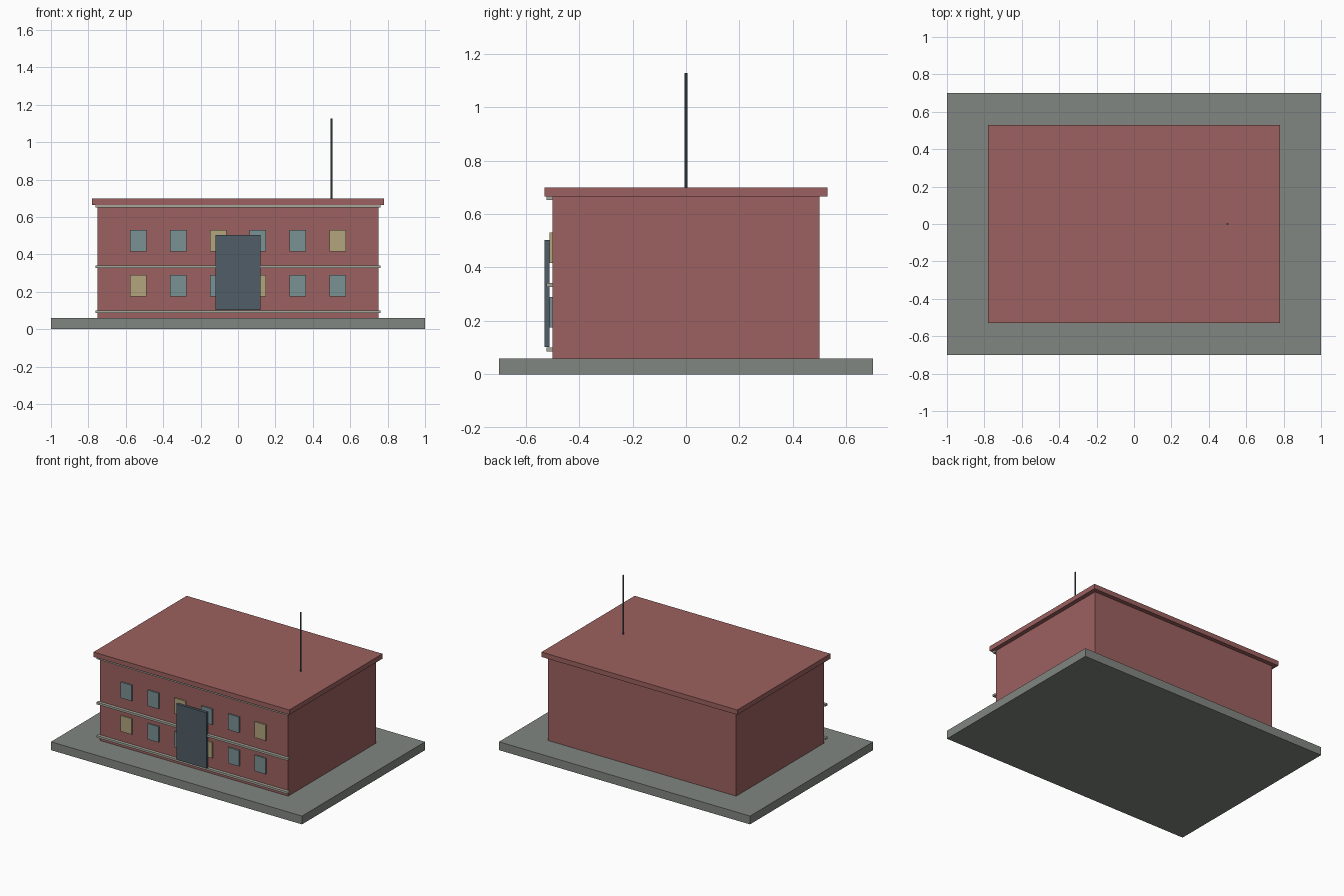
import bpy

if "Cube" in bpy.data.objects:
    bpy.data.objects.remove(bpy.data.objects["Cube"])


def material(name, rgb):
    m = bpy.data.materials.new(name)
    m.diffuse_color = (*rgb, 1)
    m.use_nodes = True
    m.node_tree.nodes["Principled BSDF"].inputs["Base Color"].default_value = m.diffuse_color
    return m


BRICK = material("brick", (0.33, 0.12, 0.115))
STONE = material("paving", (0.22, 0.24, 0.22))
TRIM = material("trim", (0.38, 0.39, 0.33))
GLASS = material("glass", (0.195, 0.283, 0.296))
LIT = material("lit_glass", (0.445, 0.376, 0.205))
DARK = material("dark_metal", (0.08, 0.11, 0.135))


def box(name, x, y, z, mat):
    """Box from (min, max) ranges on each axis."""
    ranges = (x, y, z)
    bpy.ops.mesh.primitive_cube_add(size=1, location=[(a + b) / 2 for a, b in ranges])
    o = bpy.context.object
    o.name = name
    o.scale = [b - a for a, b in ranges]
    bpy.ops.object.transform_apply(location=False, rotation=False, scale=True)
    o.data.materials.append(mat)
    return o


# Paved base, main block and overhanging flat roof
box("base_slab", (-1, 1), (-0.7, 0.7), (0, 0.06), STONE)
box("main_block", (-0.75, 0.75), (-0.5, 0.5), (0.06, 0.665), BRICK)
box("roof_slab", (-0.78, 0.78), (-0.53, 0.53), (0.665, 0.70), BRICK)

# Horizontal trim bands on the front
for i, z in enumerate((0.086, 0.326, 0.652)):
    box(f"trim_band_{i + 1}", (-0.762, 0.762), (-0.522, -0.498), (z, z + 0.015), TRIM)

# Two rows of six windows, two lit in each row
for row, (zc, lit) in enumerate(((0.232, (0, 3)), (0.473, (2, 5)))):
    for col in range(6):
        xc = (col - 2.5) * 0.2135
        box(f"window_{row + 1}_{col + 1}", (xc - 0.044, xc + 0.044), (-0.51, -0.498),
            (zc - 0.057, zc + 0.057), LIT if col in lit else GLASS)

# Tall entrance door
box("entrance_door", (-0.12, 0.12), (-0.53, -0.511), (0.102, 0.503), DARK)

# Roof mast
bpy.ops.mesh.primitive_cylinder_add(vertices=8, radius=0.005, depth=0.427,
                                    location=(0.5, 0, 0.9135))
mast = bpy.context.object
mast.name = "roof_mast"
mast.data.materials.append(DARK)
